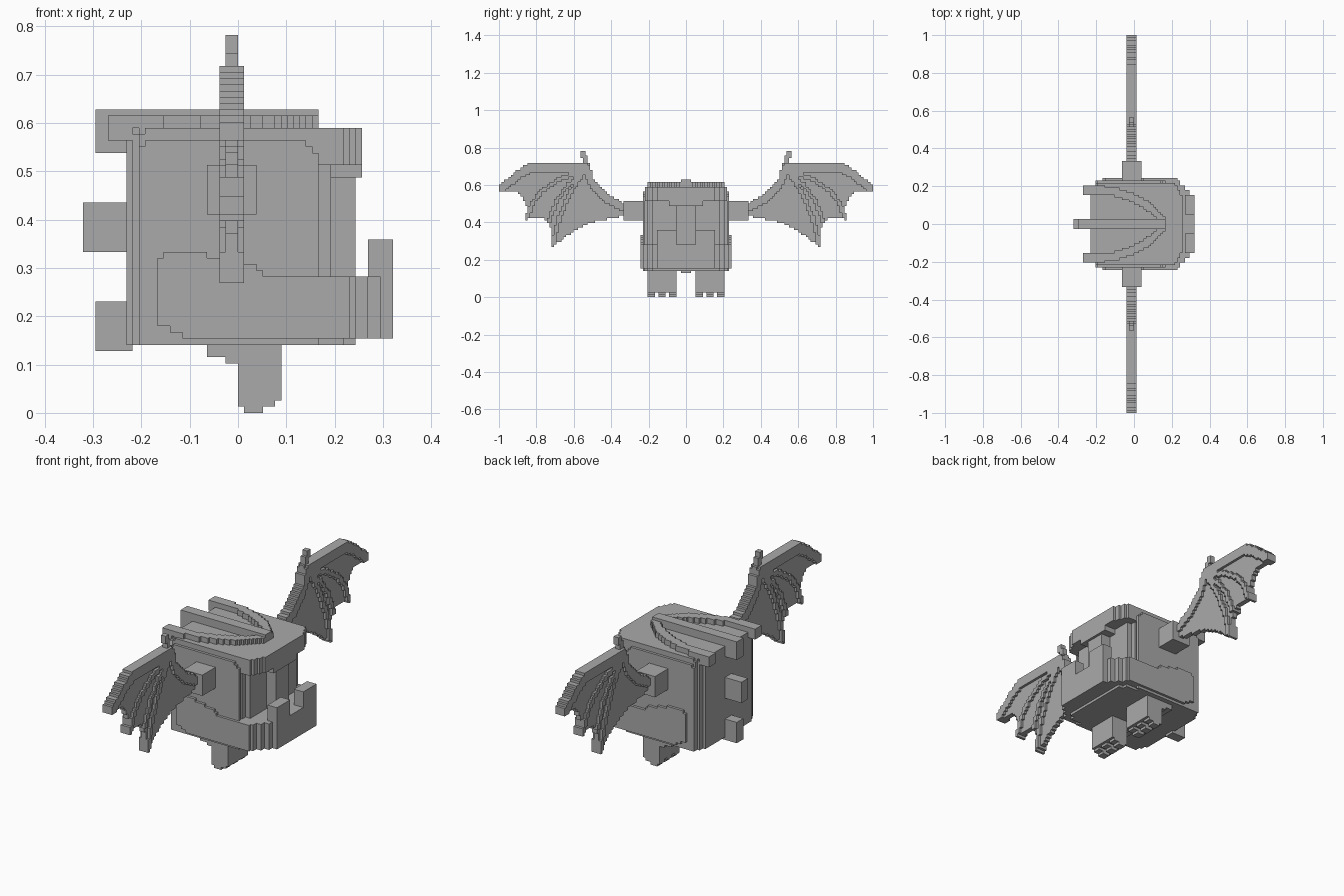
import bpy, bmesh, math
from mathutils import Vector
from mathutils.geometry import intersect_point_line

if "Cube" in bpy.data.objects:
    bpy.data.objects.remove(bpy.data.objects["Cube"])

U = 1 / 78  # one block step; all sizes below are in block steps
grey = bpy.data.materials.new("mid grey")
grey.diffuse_color = (0.4, 0.4, 0.4, 1)
grey.use_nodes = True
grey.node_tree.nodes["Principled BSDF"].inputs["Base Color"].default_value = grey.diffuse_color


# ---- shape tests on a 2D block grid ----
def poly(pts):
    def inside(a, b):
        hit = False
        for (x0, y0), (x1, y1) in zip(pts, pts[1:] + pts[:1]):
            if (y0 > b) != (y1 > b) and a < (x1 - x0) * (b - y0) / (y1 - y0) + x0:
                hit = not hit
        return hit
    return inside


def stroke(pts, width):
    def inside(a, b):
        p = Vector((a, b, 0))
        for q0, q1 in zip(pts, pts[1:]):
            v0, v1 = Vector((*q0, 0)), Vector((*q1, 0))
            t = min(1, max(0, intersect_point_line(p, v0, v1)[1]))
            if (v0.lerp(v1, t) - p).length <= width / 2:
                return True
        return False
    return inside


def rects(*boxes):
    return lambda a, b: any(x0 < a < x1 and y0 < b < y1 for x0, x1, y0, y1 in boxes)


def either(*tests):
    return lambda a, b: any(t(a, b) for t in tests)


# ---- stepped slab: blocks passing the test, extruded along an axis ----
def slab(name, test, axis, lo, hi, mirror=False):
    cells = {(i, j) for i in range(-30, 80) for j in range(-30, 80) if test(i + .5, j + .5)}
    bm, verts = bmesh.new(), {}

    def v(i, j, k):
        if (i, j, k) not in verts:
            co = {'x': (k, i, j), 'y': (i, k, j), 'z': (i, j, k)}[axis]
            verts[i, j, k] = bm.verts.new([c * U for c in co])
        return verts[i, j, k]

    for i, j in cells:
        c = [(i, j), (i + 1, j), (i + 1, j + 1), (i, j + 1)]
        bm.faces.new([v(*p, hi) for p in c])
        bm.faces.new([v(*p, lo) for p in reversed(c)])
        for n, (di, dj) in enumerate([(0, -1), (1, 0), (0, 1), (-1, 0)]):
            if (i + di, j + dj) not in cells:
                p, q = c[n], c[(n + 1) % 4]
                bm.faces.new([v(*p, lo), v(*q, lo), v(*q, hi), v(*p, hi)])
    bmesh.ops.dissolve_limit(bm, angle_limit=0.01, verts=bm.verts, edges=bm.edges)
    bmesh.ops.recalc_face_normals(bm, faces=bm.faces)
    me = bpy.data.meshes.new(name)
    bm.to_mesh(me)
    bm.free()
    me.materials.append(grey)
    ob = bpy.data.objects.new(name, me)
    bpy.context.collection.objects.link(ob)
    if mirror:
        m = ob.modifiers.new("mirror", 'MIRROR')
        m.use_axis = (False, True, False)
        m.use_mirror_merge = False
    return ob


def box(name, x0, x1, y0, y1, z0, z1, mirror=False):
    return slab(name, rects((x0, x1, y0, y1)), 'z', z0, z1, mirror)


# body with stepped corners, raised side panels
slab("body", rects((-18, 15, -14, 14), (-17, 13, -16, 16), (-16, 12, -17, 17)), 'z', 11, 45)
slab("side_panel", poly([(-15, 11), (13, 11), (13, 42), (11, 44), (-14, 44), (-16, 42), (-16, 11)]),
     'y', 17, 18, True)

# roof and overhanging brow
slab("roof", rects((-18, 20, -12, 12), (-17, 19, -14, 14), (-16, 18, -16, 16),
                   (-15, 17, -17, 17)), 'z', 44, 46)
slab("brow", rects((10, 20, -12, 12), (10, 19, -14, 14), (10, 18, -16, 16),
                   (10, 17, -17, 17)), 'z', 40, 44)
box("brow_center", 14, 20, -7, 7, 38, 40)
box("snout", 14, 19, -4, 4, 22, 38)

# lower jaw wrapping the front, with cheek plates and two teeth
slab("jaw", rects((12, 25, -12, 12), (12, 23, -14, 14), (12, 21, -16, 16),
                  (12, 19, -18, 18)), 'z', 12, 22)
slab("jaw_base", rects((10, 19, -14, 14), (10, 17, -16, 16)), 'z', 11, 12)
slab("cheek_plate", poly([(-13, 15), (-12, 14), (-10, 13), (-7, 12), (18, 12), (18, 22), (5, 22),
                          (2, 24), (-4, 25), (-5, 26), (-11, 26), (-13, 24)]), 'y', 17, 19, True)
box("tooth", 21, 25, 4, 12, 22, 28, True)

# crests on the head and spikes down the back
box("center_crest", -23, 13, -2, 2, 46, 49)
box("center_crest_end", -23, -18, -2, 2, 42, 46)
slab("side_crest", either(rects((-21, -13, 12, 16)),
                          stroke([(-14, 14), (-8, 13.3), (-2, 11.5), (4, 8.5), (8, 5.5), (11, 2.5)], 3.4)),
     'z', 46, 48, True)
box("side_crest_end", -21, -17, 12, 16, 44, 46, True)
box("back_spike", -25, -18, -2, 2, 26, 34)
box("tail_spike", -23, -17, -2, 2, 10, 18)

# legs with three toes each
slab("leg", rects((0, 7, 2, 11), (-2, 0, 8, 11), (-5, 0, 9, 11)), 'y', 4, 16, True)
for y in (4, 8.5, 13):
    slab("toe", rects((1, 4, 0, 2), (0, 6, 1, 2)), 'y', y, y + 3, True)

# wings: shoulder, membrane, raised bones, claw
box("shoulder", -5, 3, 17, 26, 32, 40, True)
outline = poly([(26, 39), (34, 44), (38.4, 49), (40.5, 56), (65, 56), (71.7, 52), (75, 49), (78, 46.3),
                (78, 44.2), (71.3, 44.2), (68.4, 41.7), (66.3, 38), (66.7, 32), (64.2, 33.4), (60, 33.4),
                (57.5, 31.3), (55.9, 27), (56.5, 20), (53.8, 22.5), (48.8, 26), (45.5, 28.4),
                (39, 31.3), (26, 34)])
slab("wing_membrane", outline, 'x', -2, 0, True)
ribs = either(stroke([(26, 37.5), (34, 42), (39, 48), (42, 54)], 4),
              stroke([(42, 54), (65, 54), (71, 50.5), (77, 45.5)], 4),
              stroke([(42, 53), (52, 49.5), (60, 44.5), (64.5, 38.5), (66, 33)], 1.8),
              stroke([(42, 53), (48, 44), (53, 33), (55.5, 22)], 1.8),
              stroke([(42, 53), (49, 47), (54, 40), (57, 32)], 1.6))
slab("wing_bones", lambda a, b: ribs(a, b) and outline(a, b), 'x', -3, 1, True)
slab("wing_claw", rects((41, 43, 55, 59), (42, 44, 58, 61)), 'x', -2, 0, True)
